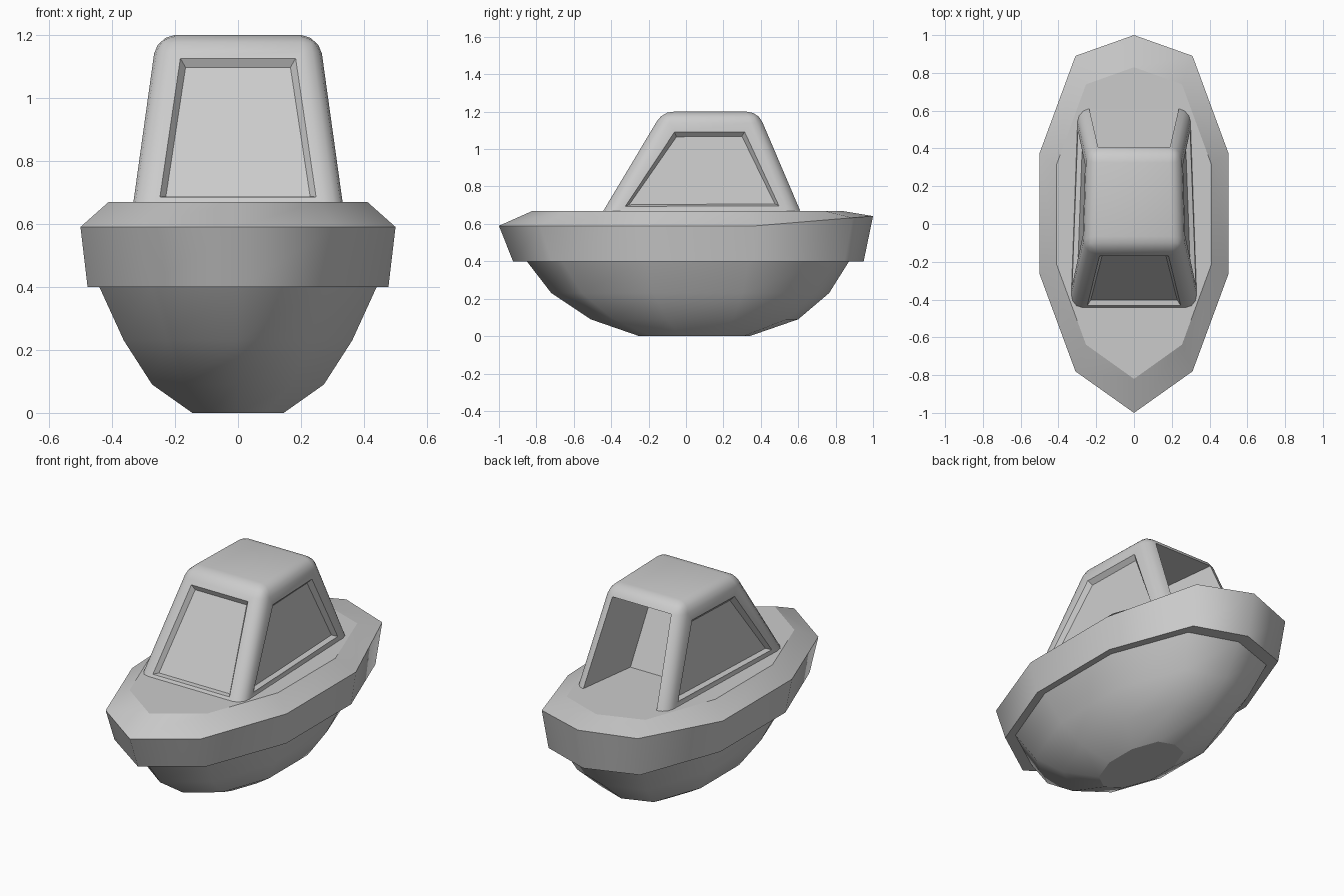
import bpy, bmesh
from mathutils import Vector

if "Cube" in bpy.data.objects:
    bpy.data.objects.remove(bpy.data.objects["Cube"])

# Ten-sided boat plan: right half, front tip to back tip
HALF = [(0, -1), (0.31, -0.78), (0.5, -0.265), (0.5, 0.375), (0.31, 0.89), (0, 1)]
PLAN = HALF + [(-x, y) for x, y in HALF[-2:0:-1]]


def make_object(name, bm):
    me = bpy.data.meshes.new(name)
    bm.to_mesh(me)
    bm.free()
    ob = bpy.data.objects.new(name, me)
    bpy.context.collection.objects.link(ob)
    return ob


def loft(name, rings):
    """rings: (x scale, front y, back y, z, lift at the back, sharp ring)"""
    bm = bmesh.new()
    loops = []
    for sx, yf, yb, z, lift, sharp in rings:
        loops.append([bm.verts.new((x * sx, yf + (y + 1) / 2 * (yb - yf),
                                    z + lift * max(0, (y - 0.375) / 0.625)))
                      for x, y in PLAN])
    n = len(PLAN)
    for a, b in zip(loops, loops[1:]):
        for i in range(n):
            j = (i + 1) % n
            bm.faces.new((a[i], a[j], b[j], b[i]))
    bm.faces.new(loops[0][::-1])
    bm.faces.new(loops[-1])
    for f in bm.faces:
        f.smooth = True
    for loop, ring in zip(loops, rings):
        if ring[5]:
            for i in range(n):
                bm.edges.get((loop[i], loop[(i + 1) % n])).smooth = False
    bmesh.ops.recalc_face_normals(bm, faces=bm.faces)
    return make_object(name, bm)


# Rounded hull with a small flat bottom
loft("hull", [(0.29, -0.25, 0.34, 0.0, 0, True),
              (0.545, -0.51, 0.60, 0.09, 0, False),
              (0.725, -0.72, 0.765, 0.23, 0, False),
              (0.885, -0.855, 0.875, 0.405, 0, True)])

# Gunwale band and deck
loft("deck_band", [(0.955, -0.925, 0.95, 0.40, 0, True),
                   (1.0, -1.0, 1.0, 0.59, 0.052, True),
                   (0.82, -0.82, 0.83, 0.67, 0, True)])

# Cabin: tapered block with rounded corners
bm = bmesh.new()
low = [bm.verts.new(p + (0.665,)) for p in
       ((-0.335, -0.445), (0.335, -0.445), (0.297, 0.61), (-0.297, 0.61))]
top = [bm.verts.new(p + (1.2,)) for p in
       ((-0.26, -0.125), (0.26, -0.125), (0.245, 0.385), (-0.245, 0.385))]
bm.faces.new(low[::-1])
bm.faces.new(top)
for i in range(4):
    j = (i + 1) % 4
    bm.faces.new((low[i], low[j], top[j], top[i]))
bmesh.ops.recalc_face_normals(bm, faces=bm.faces)
edges = [e for e in bm.edges if any(v in top for v in e.verts)]
bmesh.ops.bevel(bm, geom=edges, offset=0.06, offset_type='OFFSET', segments=3,
                profile=0.5, affect='EDGES')


def wall(direction):
    d = Vector(direction)
    return max(bm.faces, key=lambda f: f.calc_area() * max(0, f.normal.dot(d)) ** 4)


# Sunken window panels on the front and both sides
for direction, margin in (((0, -1, 0), 0.036), ((1, 0, 0), 0.058), ((-1, 0, 0), 0.058)):
    panel = wall(direction)
    bmesh.ops.inset_individual(bm, faces=[panel], thickness=margin)
    bmesh.ops.inset_individual(bm, faces=[panel], thickness=0.025, depth=-0.025)

# Open back: recess that narrows towards the inside
back = wall((0, 1, 0))
rim = list(back.verts)
bmesh.ops.delete(bm, geom=[back], context='FACES_ONLY')
inner = []
for v in rim:
    z = max(v.co.z, 0.674)
    inner.append(bm.verts.new((v.co.x * 0.78, v.co.y - 0.36, z)))
    v.co.z = max(v.co.z, 0.672)
for i in range(len(rim)):
    j = (i + 1) % len(rim)
    bm.faces.new((rim[i], rim[j], inner[j], inner[i]))
bm.faces.new(inner)
bmesh.ops.recalc_face_normals(bm, faces=bm.faces)

cabin = make_object("cabin", bm)
bpy.context.view_layer.objects.active = cabin
cabin.select_set(True)
bpy.ops.object.shade_smooth_by_angle(angle=0.6)
